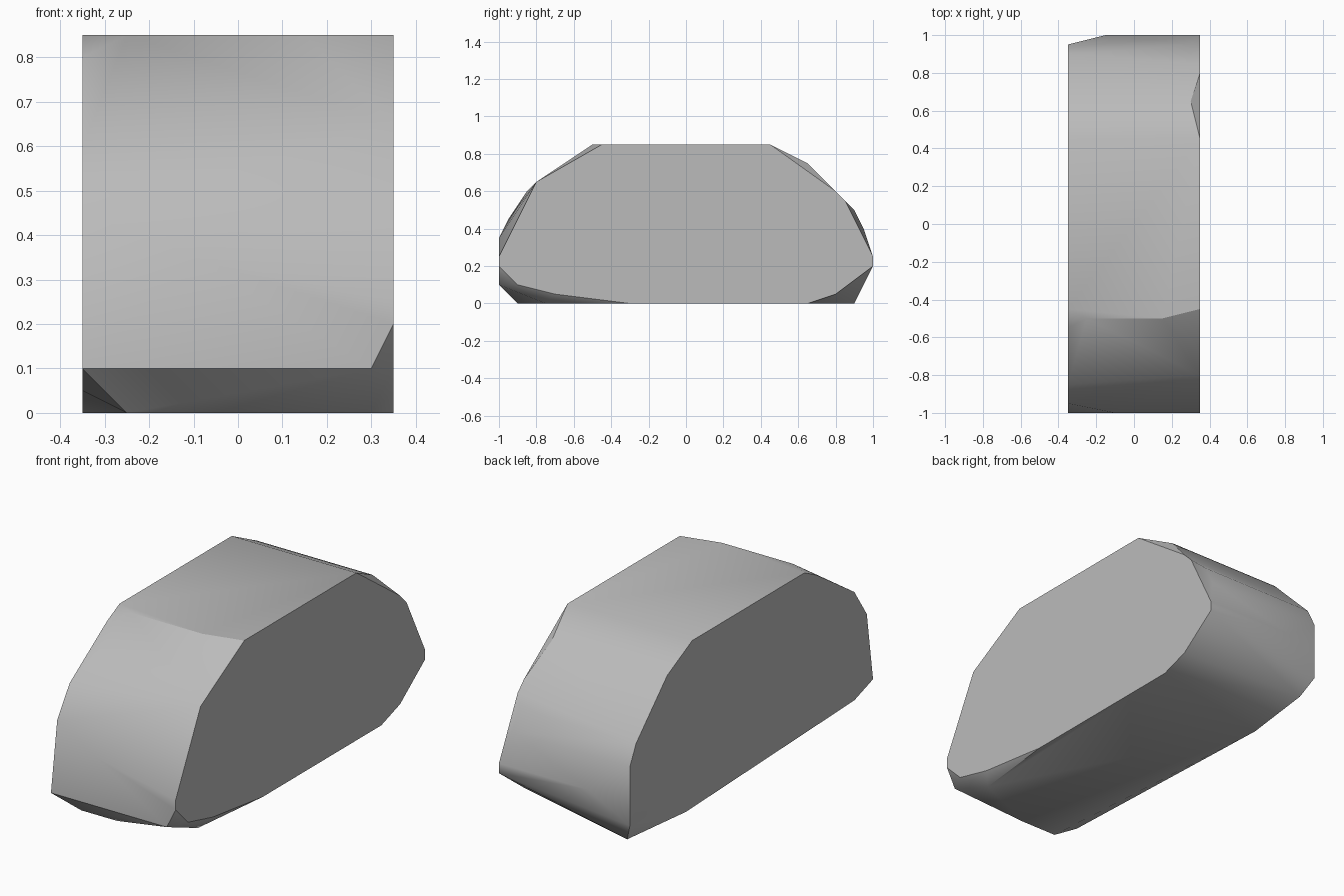
import bpy
import bmesh
import math

cube = bpy.data.objects.get("Cube")
if cube:
    bpy.data.objects.remove(cube, do_unlink=True)

HALF_WIDTH = 0.35

# Outline (y, z) of the large flat side facing +x
left_side = [
    (-.45, .85), (.45, .85), (.8, .6), (.85, .55), (1, .25), (1, .2),
    (.8, .05), (.65, 0), (-.3, 0), (-.7, .05), (-.9, .1),
    (-1, .2), (-1, .25), (-.8, .65),
]

# Outline (y, z) of the large flat side facing -x
right_side = [
    (-.45, .85), (.45, .85), (.65, .75), (.9, .5), (.95, .4), (.95, .1),
    (.5, 0), (-.85, .05), (-1, .1), (-.95, .45), (-.85, .6), (-.55, .8),
]

# Chipped corners (x, y, z) that swell out between the two sides
front_chips = [
    (-.25, -.5, .85), (.15, -.5, .85), (-.1, -1, .35), (.3, -1, .1),
    (.3, -.75, 0), (-.05, -.9, 0), (-.25, -.9, 0),
]
back_chips = [
    (.3, .65, .75), (.3, .9, .5), (.3, .95, .4), (-.15, 1, .25), (-.3, .9, 0),
]


def flat_material(name, colour):
    """Create a matt material with a single flat colour."""
    material = bpy.data.materials.new(name)
    material.use_nodes = True
    material.diffuse_color = colour
    shader = material.node_tree.nodes["Principled BSDF"]
    shader.inputs["Base Color"].default_value = colour
    shader.inputs["Roughness"].default_value = 0.8
    return material


def hull_object(name, points, material):
    """Wrap a tight convex skin around the points and merge its flat areas."""
    bm = bmesh.new()
    for point in points:
        bm.verts.new(point)
    result = bmesh.ops.convex_hull(bm, input=bm.verts[:])
    loose = [vert for vert in bm.verts if not vert.link_faces]
    bmesh.ops.delete(bm, geom=loose, context="VERTS")
    bmesh.ops.dissolve_limit(
        bm, angle_limit=math.radians(0.5),
        verts=bm.verts[:], edges=bm.edges[:],
    )
    bmesh.ops.recalc_face_normals(bm, faces=bm.faces[:])
    mesh = bpy.data.meshes.new(name)
    bm.to_mesh(mesh)
    bm.free()
    mesh.materials.append(material)
    obj = bpy.data.objects.new(name, mesh)
    bpy.context.collection.objects.link(obj)
    return obj


# Stone body
stone_grey = flat_material("stone_grey", (.5, .5, .5, 1))
corners = [(HALF_WIDTH, y, z) for y, z in left_side]
corners += [(-HALF_WIDTH, y, z) for y, z in right_side]
corners += front_chips + back_chips
stone = hull_object("stone_block", corners, stone_grey)

# Soft facets with crisp main edges
bpy.ops.object.select_all(action="DESELECT")
stone.select_set(True)
bpy.context.view_layer.objects.active = stone
bpy.ops.object.shade_smooth_by_angle(angle=math.radians(30))
